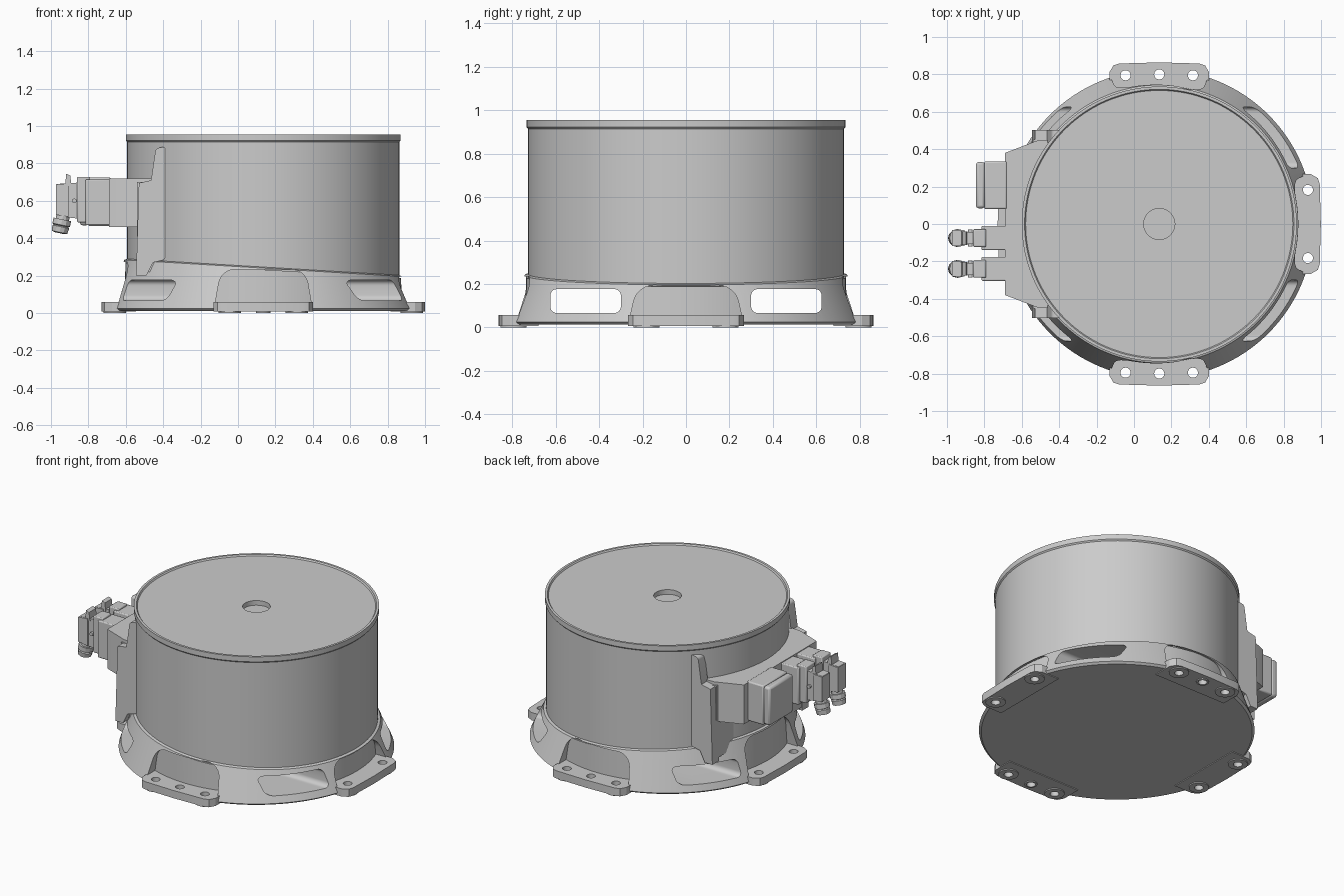
import bpy, bmesh, math
from mathutils import Matrix, Vector

if "Cube" in bpy.data.objects:
    bpy.data.objects.remove(bpy.data.objects["Cube"])

CX = 0.135          # axis of the drum
TILT = -0.06        # slope of the skirt's upper rim along x
C = Matrix.Translation((CX, 0, 0))


def finish(bm, name, mat=None):
    bmesh.ops.recalc_face_normals(bm, faces=bm.faces[:])
    me = bpy.data.meshes.new(name)
    bm.to_mesh(me)
    bm.free()
    ob = bpy.data.objects.new(name, me)
    bpy.context.collection.objects.link(ob)
    if mat:
        me.transform(mat)
    return ob


def loft(name, profile, mat=C, n=128):
    """Turned solid; each ring is (radius, z, slope along x), closed by end caps."""
    bm = bmesh.new()
    rings = []
    for r, z, s in profile:
        rings.append([bm.verts.new((r * math.cos(a), r * math.sin(a), z + s * r * math.cos(a)))
                      for a in (2 * math.pi * i / n for i in range(n))])
    for p, q in zip(rings, rings[1:]):
        for i in range(n):
            j = (i + 1) % n
            bm.faces.new((p[i], p[j], q[j], q[i]))
    bm.faces.new(rings[0])
    bm.faces.new(rings[-1])
    return finish(bm, name, mat)


def prism(name, pts, a, b, axis, mat=None, round_ids=(), radius=0.0):
    """Extrude a 2D outline along an axis, rounding the listed corners."""
    place = {'x': lambda u, v, d: (d, u, v),
             'y': lambda u, v, d: (u, d, v),
             'z': lambda u, v, d: (u, v, d)}[axis]
    bm = bmesh.new()
    p = [bm.verts.new(place(u, v, a)) for u, v in pts]
    q = [bm.verts.new(place(u, v, b)) for u, v in pts]
    n = len(pts)
    bm.faces.new(p)
    bm.faces.new(q)
    for i in range(n):
        j = (i + 1) % n
        bm.faces.new((p[i], p[j], q[j], q[i]))
    if radius:
        edges = [bm.edges.get((p[i], q[i])) for i in round_ids]
        bmesh.ops.bevel(bm, geom=edges, offset=radius, segments=6, profile=0.5, affect='EDGES')
    return finish(bm, name, mat)


def box(name, x, y, z, bevel=0.0):
    ob = prism(name, [(x[0], y[0]), (x[1], y[0]), (x[1], y[1]), (x[0], y[1])], z[0], z[1], 'z')
    if bevel:
        m = ob.modifiers.new("edge_round", 'BEVEL')
        m.width, m.segments = bevel, 2
    return ob


def combine(ob, other, op):
    m = ob.modifiers.new(op, 'BOOLEAN')
    m.operation, m.object, m.solver = op, other, 'EXACT'
    bpy.context.view_layer.objects.active = ob
    bpy.ops.object.modifier_apply(modifier=m.name)
    bpy.data.objects.remove(other)


# Drum with recessed lid, raised rim and centre hole
loft("drum", [(0.083, 0.915, 0), (0.083, 0.946, 0), (0.714, 0.946, 0), (0.720, 0.955, 0),
              (0.735, 0.955, 0), (0.735, 0.922, 0), (0.728, 0.914, 0), (0.728, 0.19, 0)])

# Conical skirt with tilted upper rim
skirt = loft("base_skirt", [(0.812, 0.012, 0), (0.826, 0.024, 0),
                            (0.743, 0.24, TILT), (0.728, 0.246, TILT)])

# Four foot positions: angle, hole offsets, local rim height
feet = [(-90, (-0.18, 0, 0.18), 0.24), (90, (-0.18, 0, 0.18), 0.24),
        (0, (-0.182, 0.182), 0.20), (180, (-0.182, 0.182), 0.28)]

# Pockets above the feet
for ang, offs, top in feet:
    rot = C @ Matrix.Rotation(math.radians(ang), 4, 'Z')
    t = top - 0.006
    pocket = prism("pocket_cut", [(-0.258, 0.045), (0.258, 0.045), (0.225, t), (-0.225, t)],
                   0.5, 1.0, 'x', rot, (2, 3), 0.075)
    combine(skirt, pocket, 'DIFFERENCE')
combine(skirt, loft("core", [(0.741, 0.015, 0), (0.737, 0.232, TILT)]), 'UNION')

# Foot plates with pads and bolt holes
for ang, offs, top in feet:
    rot = C @ Matrix.Rotation(math.radians(ang), 4, 'Z')
    plate = prism("plate", [(0.68, -0.267), (0.81, -0.267), (0.848, -0.245), (0.858, -0.215),
                            (0.864, 0), (0.858, 0.215), (0.848, 0.245), (0.81, 0.267),
                            (0.68, 0.267)], 0.007, 0.058, 'z', rot)
    combine(skirt, plate, 'UNION')
    for o in offs:
        r = 0.038 if o == 0 else 0.06
        at = rot @ Matrix.Translation((0.80 if o == 0 else 0.795, o, 0))
        combine(skirt, loft("pad", [(r, 0, 0), (r, 0.03, 0)], at, 32), 'UNION')
        combine(skirt, loft("hole", [(0.027, -0.1, 0), (0.027, 0.1, 0)], at, 24), 'DIFFERENCE')

# Lifting slots running right through the base
for s in (-1, 1):
    slot = prism("slot_cut", [(s * 0.30, 0.066), (s * 0.625, 0.066), (s * 0.625, 0.176),
                              (s * 0.30, 0.176)], -1.2, 1.3, 'x', None, (0, 1, 2, 3), 0.03)
    combine(skirt, slot, 'DIFFERENCE')

# Connection bracket: rear panel, side flanges and tapered box
prism("bracket_panel", [(-0.54, -0.45), (-0.40, -0.47), (-0.40, 0.47), (-0.54, 0.45)],
      0.22, 0.70, 'z')
for s, side in ((-1, "front"), (1, "back")):
    prism("bracket_flange_" + side,
          [(-0.545, 0.20), (-0.49, 0.20), (-0.455, 0.27), (-0.39, 0.285), (-0.39, 0.89),
           (-0.44, 0.88), (-0.465, 0.71), (-0.53, 0.695)],
          s * 0.435, s * 0.503, 'y', None, (3, 4, 5), 0.015)
prism("bracket_box", [(-0.69, -0.38), (-0.52, -0.445), (-0.42, -0.45), (-0.42, 0.45),
                      (-0.52, 0.445), (-0.69, 0.38)], 0.46, 0.72, 'z')

# Terminal box with lid
box("terminal_box", (-0.80, -0.68), (0.08, 0.335), (0.465, 0.725), 0.008)
box("terminal_lid", (-0.845, -0.797), (0.084, 0.331), (0.469, 0.721), 0.014)

# Two plug connectors
for k, y in enumerate((-0.075, -0.24), 1):
    tag = "_%d" % k
    box("socket" + tag, (-0.815, -0.68), (y - 0.064, y + 0.064), (0.47, 0.715), 0.006)
    box("latch" + tag, (-0.86, -0.79), (y - 0.047, y + 0.047), (0.485, 0.728), 0.006)
    prism("plug_housing" + tag, [(-0.81, 0.50), (-0.90, 0.51), (-0.97, 0.53), (-0.97, 0.69),
                                 (-0.81, 0.70)], y - 0.032, y + 0.032, 'y')
    prism("plug_head" + tag, [(-0.905, 0.515), (-0.972, 0.525), (-0.972, 0.688),
                              (-0.905, 0.693)], y - 0.042, y + 0.042, 'y')
    prism("plug_lever" + tag, [(-0.925, 0.68), (-0.918, 0.745), (-0.897, 0.735),
                               (-0.89, 0.68)], y - 0.036, y + 0.036, 'y')
    pin = Matrix.Translation((-0.875, y, 0.60)) @ Matrix.Rotation(math.pi / 2, 4, 'X')
    loft("plug_pin" + tag, [(0.012, -0.045, 0), (0.012, 0.045, 0)], pin, 16)
    tilt = Matrix.Translation((-0.935, y, 0.52)) @ Matrix.Rotation(math.radians(12), 4, 'Y')
    loft("cable_gland" + tag, [(0.036, 0.02, 0), (0.036, -0.02, 0), (0.048, -0.02, 0),
                               (0.048, -0.05, 0), (0.04, -0.055, 0), (0.046, -0.06, 0),
                               (0.042, -0.09, 0), (0.025, -0.095, 0)], tilt, 12)

# Smooth shading with sharp edges kept
for ob in bpy.context.collection.objects:
    bpy.ops.object.select_all(action='DESELECT')
    ob.select_set(True)
    bpy.context.view_layer.objects.active = ob
    bpy.ops.object.shade_smooth_by_angle(angle=math.radians(25))
